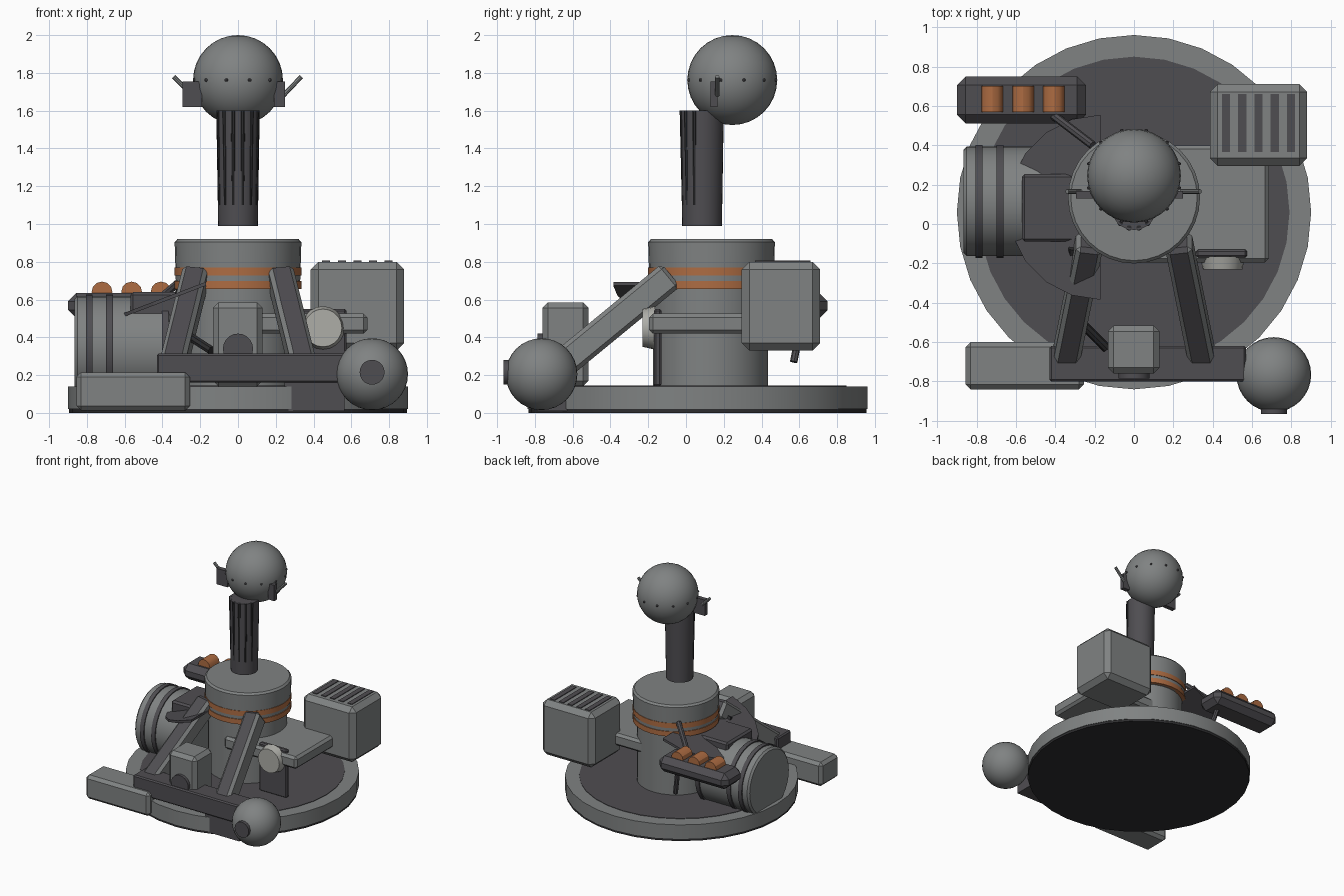
import bpy, bmesh, math
from mathutils import Vector, Matrix

if "Cube" in bpy.data.objects:
    bpy.data.objects.remove(bpy.data.objects["Cube"])


def material(name, rgb):
    m = bpy.data.materials.new(name)
    m.diffuse_color = (*rgb, 1)
    m.use_nodes = True
    m.node_tree.nodes["Principled BSDF"].inputs["Base Color"].default_value = m.diffuse_color
    return m


GREY = material("grey metal", (0.215, 0.225, 0.225))
DARK = material("dark metal", (0.078, 0.075, 0.083))
BLACK = material("black rubber", (0.026, 0.026, 0.028))
ORANGE = material("orange paint", (0.42, 0.15, 0.055))
PALE = material("pale lens", (0.42, 0.42, 0.39))


def finish(name, bm, mats, smooth=True):
    me = bpy.data.meshes.new(name)
    bm.normal_update()
    bm.to_mesh(me)
    bm.free()
    ob = bpy.data.objects.new(name, me)
    bpy.context.collection.objects.link(ob)
    for m in mats if isinstance(mats, (list, tuple)) else [mats]:
        me.materials.append(m)
    if smooth:
        bpy.ops.object.select_all(action='DESELECT')
        ob.select_set(True)
        bpy.context.view_layer.objects.active = ob
        bpy.ops.object.shade_smooth_by_angle(angle=math.radians(30))
    return ob


def bevelled_cube(size, bevel):
    bm = bmesh.new()
    bmesh.ops.create_cube(bm, size=1, matrix=Matrix.Diagonal((*size, 1)))
    if bevel:
        bmesh.ops.bevel(bm, geom=bm.edges[:], offset=bevel, segments=1, affect='EDGES')
    return bm


def box(name, x, y, z, mat, bevel=0.0):
    """Box from its (min, max) ranges."""
    bm = bevelled_cube([r[1] - r[0] for r in (x, y, z)], bevel)
    bmesh.ops.translate(bm, verts=bm.verts, vec=[sum(r) / 2 for r in (x, y, z)])
    return finish(name, bm, mat, False)


def rod(name, a, b, r, mat, r2=None, sides=32, bevel=0.0):
    """Cylinder or cone from point a to point b."""
    a, b = Vector(a), Vector(b)
    d = b - a
    bm = bmesh.new()
    bmesh.ops.create_cone(bm, cap_ends=True, segments=sides, radius1=r,
                          radius2=r if r2 is None else r2, depth=d.length)
    if bevel:
        rims = [e for e in bm.edges if any(len(f.verts) > 4 for f in e.link_faces)]
        bmesh.ops.bevel(bm, geom=rims, offset=bevel, segments=1, affect='EDGES')
    bm.transform(Matrix.Translation((a + b) / 2) @ d.to_track_quat('Z', 'Y').to_matrix().to_4x4())
    return finish(name, bm, mat)


def ball(name, c, r, mat, u=32, v=16):
    bm = bmesh.new()
    bmesh.ops.create_uvsphere(bm, u_segments=u, v_segments=v, radius=r,
                              matrix=Matrix.Translation(c))
    return finish(name, bm, mat)


# Round base with dark floor and underside
rod("base_underside", (0, 0.06, 0), (0, 0.06, 0.022), 0.895, BLACK)
rod("base_disc", (0, 0.06, 0.02), (0, 0.06, 0.14), 0.90, GREY)
rod("base_floor", (0, 0.06, 0.137), (0, 0.06, 0.144), 0.79, DARK)

# Central column and turret drum with painted bands
rod("column", (0, 0.13, 0.14), (0, 0.13, 0.67), 0.305, GREY)
rod("drum", (0, 0.135, 0.655), (0, 0.135, 0.92), 0.328, GREY, 0.336, bevel=0.015)
for i, z in enumerate((0.655, 0.727)):
    rod(f"drum_band_{i}", (0, 0.135, z), (0, 0.135, z + 0.043), 0.335, ORANGE)

# Neck with ribs down its front
rod("neck", (0, 0.085, 0.99), (0, 0.085, 1.6), 0.105, DARK, 0.115)
for i in range(6):
    a = math.radians(-90 + (i - 2.5) * 27)
    p = Vector((math.cos(a), math.sin(a), 0))
    rod(f"neck_rib_{i}", Vector((0, 0.085, 1.1)) + p * 0.101,
        Vector((0, 0.085, 1.6)) + p * 0.108, 0.009, BLACK, 0.014, 8)

# Head with studs, ear plates and aerials
ball("head", (0, 0.245, 1.762), 0.238, GREY)
for i in range(12):
    a = math.radians(i * 30 + 15)
    ball(f"head_stud_{i}", (0.238 * math.cos(a), 0.245 + 0.238 * math.sin(a), 1.762),
         0.009, DARK, 8, 6)
box("left_ear", (-0.295, -0.19), (0.13, 0.168), (1.62, 1.755), DARK)
box("right_ear", (0.19, 0.25), (0.13, 0.168), (1.62, 1.755), DARK)
rod("left_aerial", (-0.27, 0.165, 1.71), (-0.34, 0.165, 1.78), 0.012, GREY, sides=8)
rod("right_aerial", (0.24, 0.165, 1.68), (0.335, 0.165, 1.78), 0.012, GREY, sides=8)

# Tank on the left, lying along x, with dark hoops
rod("tank", (-0.865, 0.115, 0.34), (-0.35, 0.115, 0.34), 0.278, GREY, bevel=0.015)
for i, x in enumerate((-0.787, -0.68, -0.385)):
    rod(f"tank_hoop_{i}", (x - 0.018, 0.115, 0.34), (x + 0.018, 0.115, 0.34), 0.287, DARK)
box("tank_bracket", (-0.57, -0.29), (-0.09, 0.255), (0.5, 0.64), DARK, 0.015)

# Tilted half round guard between tank and column
bm = bmesh.new()
rim = [(-0.17 + 0.47 * math.cos(t), 0.085 + 0.47 * math.sin(t))
       for t in (math.radians(90 + 18 * k) for k in range(11))]
top = [bm.verts.new((x, y, 0.515 + (x + 0.64) * 0.38)) for x, y in rim]
guard = bm.faces.new(top)
ext = bmesh.ops.extrude_face_region(bm, geom=[guard])
bmesh.ops.translate(bm, vec=(0, 0, -0.02),
                    verts=[v for v in ext["geom"] if isinstance(v, bmesh.types.BMVert)])
bmesh.ops.recalc_face_normals(bm, faces=bm.faces)
finish("tank_guard", bm, DARK, False)

# Pod at the back left with three orange canisters
box("pod", (-0.90, -0.245), (0.51, 0.75), (0.5, 0.635), DARK, 0.045)
for i, x in enumerate((-0.72, -0.563, -0.407)):
    rod(f"canister_{i}", (x, 0.57, 0.64), (x, 0.70, 0.64), 0.055, ORANGE, sides=12)
rod("pod_arm", (-0.42, 0.56, 0.6), (-0.21, 0.40, 0.78), 0.022, DARK, sides=8)
rod("pod_leg", (-0.36, 0.62, 0.52), (-0.30, 0.57, 0.27), 0.02, DARK, sides=8)

# Slab arm carrying the vented box
box("side_slab", (0.0, 0.685), (-0.195, 0.40), (0.42, 0.525), GREY, 0.02)
box("vent_box", (0.385, 0.88), (0.295, 0.71), (0.33, 0.80), GREY, 0.04)
for i in range(5):
    x = 0.467 + i * 0.0825
    box(f"vent_slot_{i}", (x - 0.021, x + 0.021), (0.365, 0.66), (0.797, 0.806), DARK)

# Lamp on an upright plate
box("lamp_plate", (0.315, 0.575), (-0.17, -0.13), (0.14, 0.55), DARK, 0.01)
rod("lamp", (0.45, -0.165, 0.45), (0.45, -0.23, 0.45), 0.115, PALE, 0.10, 20)

# Sloping struts: dark on top, grey on the sides
for side, label in ((-1, "left"), (1, "right")):
    a, b = Vector((side * 0.35, -0.70, 0.22)), Vector((side * 0.225, -0.085, 0.725))
    d = (b - a).normalized()
    across = Vector((1, 0, 0)) - d * d.x
    across.normalize()
    up = d.cross(across)
    bm = bevelled_cube((0.135, 0.155, (b - a).length), 0.022)
    for f in bm.faces:
        f.material_index = 0 if abs(f.normal.x) > 0.3 else 1
    rot = Matrix((across, up, d)).transposed().to_4x4()
    bm.transform(Matrix.Translation((a + b) / 2) @ rot)
    finish(f"{label}_strut", bm, [GREY, DARK], False)

# Front beam, its foot, and the side box
box("front_beam", (-0.43, 0.57), (-0.80, -0.62), (0.16, 0.315), DARK, 0.01)
box("beam_foot", (0.245, 0.565), (-0.79, -0.63), (0.01, 0.2), DARK)
box("front_side_box", (-0.855, -0.255), (-0.84, -0.60), (0.012, 0.215), GREY, 0.025)

# Control box with round port
box("control_box", (-0.133, 0.13), (-0.76, -0.515), (0.14, 0.585), GREY, 0.03)
rod("control_port", (0, -0.74, 0.34), (0, -0.785, 0.34), 0.08, DARK, sides=20)

# Ball at the front right with a nozzle
ball("front_ball", (0.71, -0.765, 0.205), 0.19, GREY)
rod("ball_nozzle", (0.71, -0.9, 0.215), (0.71, -0.965, 0.215), 0.066, DARK, sides=20)

# Bent hose from the column to the beam
hose = [(-0.31, -0.12, 0.64), (-0.28, -0.49, 0.42), (-0.14, -0.63, 0.33)]
for i in range(2):
    rod(f"hose_{i}", hose[i], hose[i + 1], 0.024, BLACK, sides=8)
ball("hose_elbow", hose[1], 0.026, BLACK, 8, 6)
